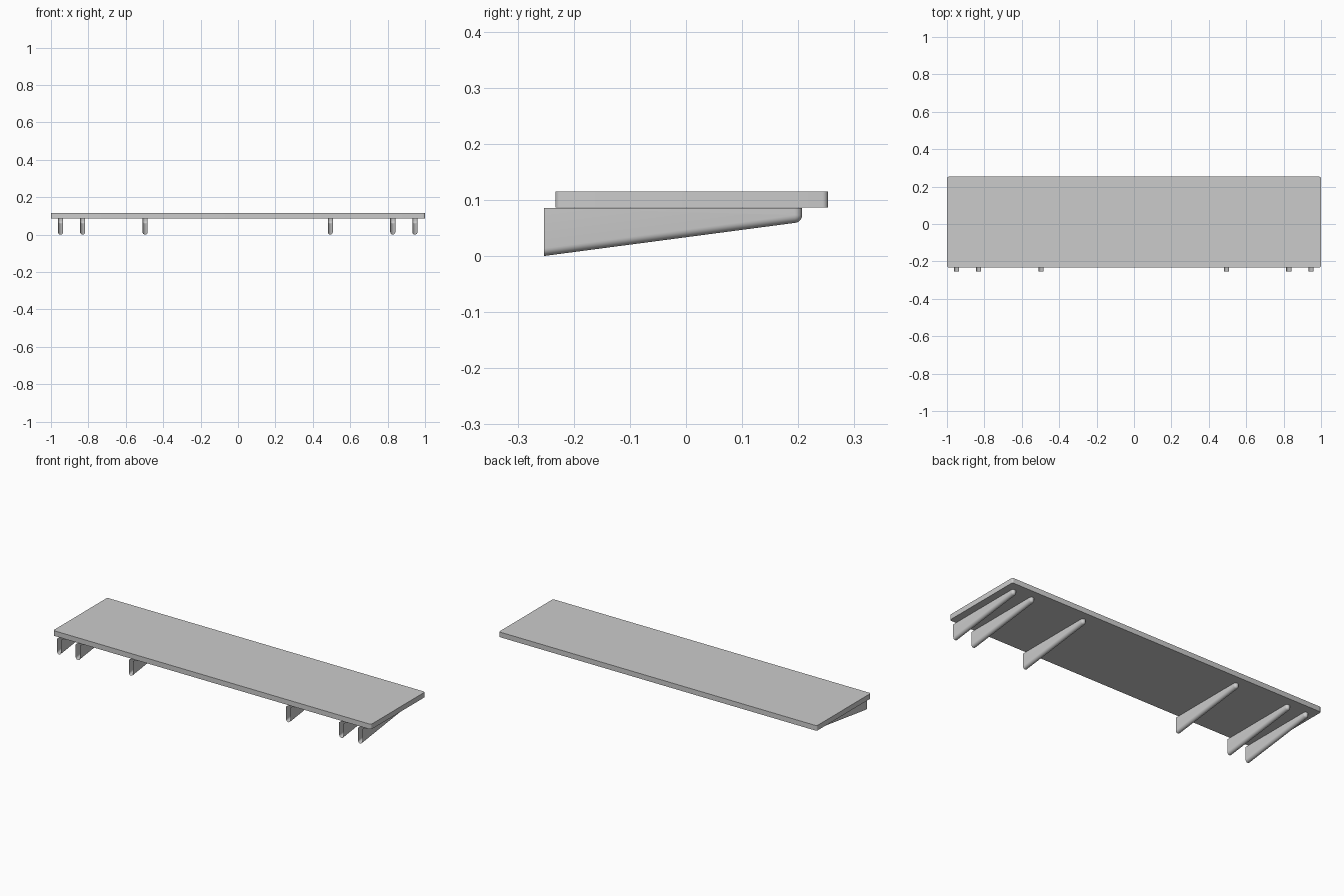
import bpy, bmesh
from math import sin, cos, pi, atan
from mathutils import Vector

if "Cube" in bpy.data.objects:
    bpy.data.objects.remove(bpy.data.objects["Cube"])


def finish(bm, name):
    me = bpy.data.meshes.new(name)
    bm.to_mesh(me)
    bm.free()
    ob = bpy.data.objects.new(name, me)
    bpy.context.collection.objects.link(ob)
    bpy.ops.object.select_all(action='DESELECT')
    ob.select_set(True)
    bpy.context.view_layer.objects.active = ob
    bpy.ops.object.shade_smooth_by_angle(angle=0.7)
    return ob


# Shelf board with slightly rounded vertical corners
Y0, Y1, Z0, Z1 = -0.233, 0.253, 0.086, 0.115
bm = bmesh.new()
bmesh.ops.create_cube(bm, size=1)
for v in bm.verts:
    v.co = (v.co.x * 2, (Y0 + Y1) / 2 + v.co.y * (Y1 - Y0),
            (Z0 + Z1) / 2 + v.co.z * (Z1 - Z0))
upright = [e for e in bm.edges
           if abs(e.verts[0].co.z - e.verts[1].co.z) > 0.01]
bmesh.ops.bevel(bm, geom=upright, offset=0.01, segments=5, profile=0.5,
                affect='EDGES')
finish(bm, "shelf_board")

# Bracket: tapered channel, full-round underside and tip, open at front and top
FRONT, TOP, SLOPE = -0.253, 0.0855, 0.132
CORNER_Y, CORNER_Z, CORNER_R, HALF_W = 0.193, 0.073, 0.014, 0.0135


def side_path(radius):
    """Underside line, tip fillet and short rise, as (y, z) points."""
    start = -pi / 2 + atan(SLOPE)
    arc = [(CORNER_Y + radius * cos(start * (1 - i / 8)),
            CORNER_Z + radius * sin(start * (1 - i / 8))) for i in range(9)]
    y, z = arc[0]
    return ([(FRONT, z - SLOPE * (y - FRONT))] + arc
            + [(CORNER_Y + radius, TOP)])


def bracket(x, name):
    bm = bmesh.new()
    rows = []
    for i in range(13):
        a = pi * i / 12
        radius = CORNER_R - HALF_W * (1 - sin(a))
        rows.append([bm.verts.new((x + HALF_W * cos(a), y, z))
                     for y, z in side_path(radius)])
    for r, s in zip(rows, rows[1:]):
        for j in range(len(r) - 1):
            bm.faces.new((r[j], s[j], s[j + 1], r[j + 1]))
    for r in (rows[0], rows[-1]):
        corner = bm.verts.new(Vector((r[0].co.x, FRONT, TOP)))
        bm.faces.new(r + [corner])
    bmesh.ops.recalc_face_normals(bm, faces=bm.faces)
    # make the rounded underside point outward
    bm.faces.ensure_lookup_table()
    bm.normal_update()
    if bm.faces[5 * (len(rows[0]) - 1)].normal.z > 0:
        bmesh.ops.reverse_faces(bm, faces=bm.faces)
    finish(bm, name)


for n, d in enumerate((0.947, 0.829, 0.495)):
    for side, label in ((-1, "left"), (1, "right")):
        bracket(side * d - 0.0015, f"bracket_{label}_{n + 1}")
